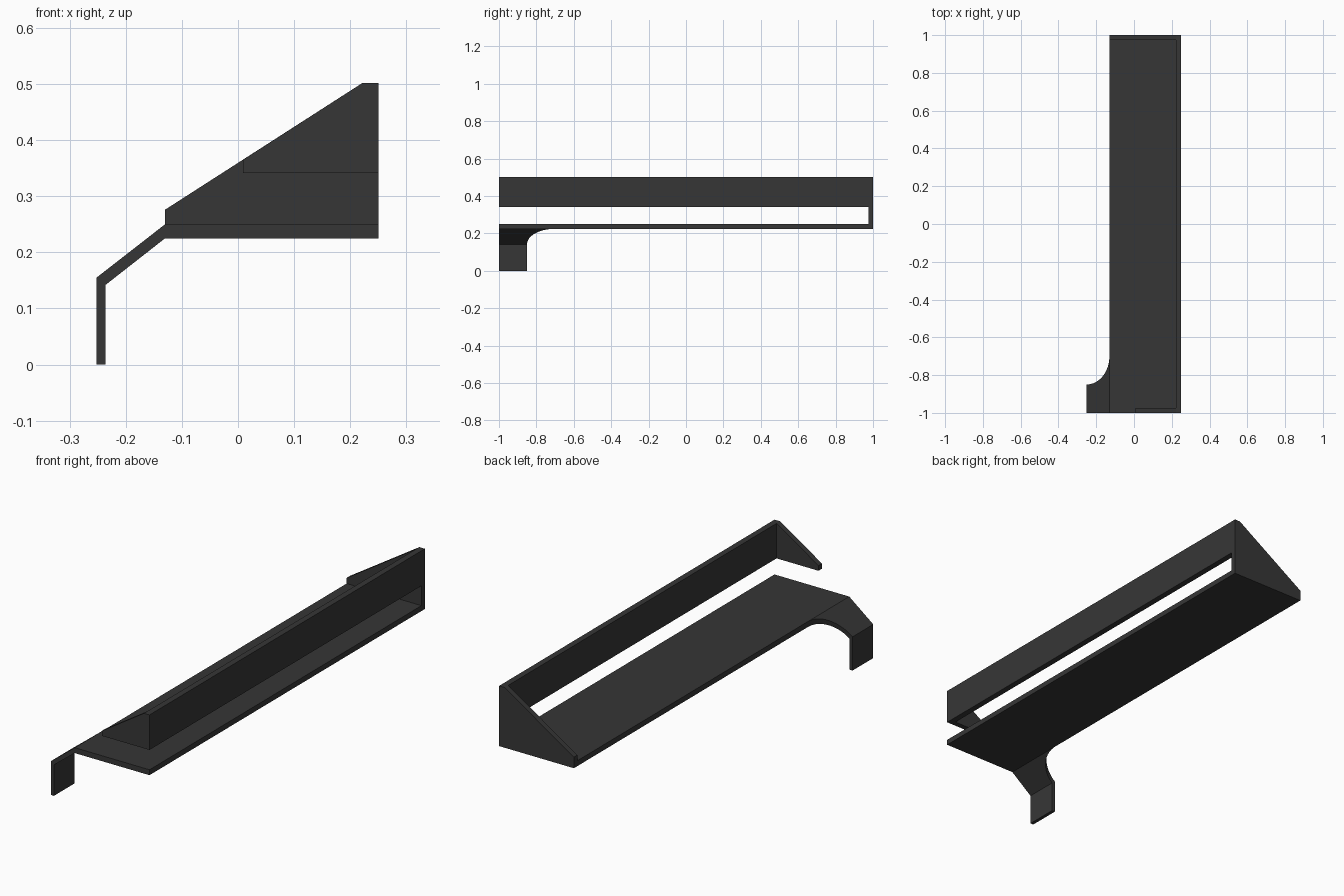
import bpy, bmesh, math

if "Cube" in bpy.data.objects:
    bpy.data.objects.remove(bpy.data.objects["Cube"])

charcoal = bpy.data.materials.new("charcoal")
charcoal.diffuse_color = (0.037, 0.037, 0.037, 1)
charcoal.use_nodes = True
charcoal.node_tree.nodes["Principled BSDF"].inputs["Base Color"].default_value = charcoal.diffuse_color


def finish(name, bm):
    bmesh.ops.recalc_face_normals(bm, faces=bm.faces)
    mesh = bpy.data.meshes.new(name)
    bm.to_mesh(mesh)
    bm.free()
    mesh.materials.append(charcoal)
    obj = bpy.data.objects.new(name, mesh)
    bpy.context.collection.objects.link(obj)
    return obj


def prism(name, profile, y0, y1):
    """Extrude an x/z profile along y."""
    bm = bmesh.new()
    face = bm.faces.new([bm.verts.new((x, y0, z)) for x, z in profile])
    ext = bmesh.ops.extrude_face_region(bm, geom=[face])
    verts = [g for g in ext["geom"] if isinstance(g, bmesh.types.BMVert)]
    bmesh.ops.translate(bm, verts=verts, vec=(0, y1 - y0, 0))
    return finish(name, bm)


LEFT, RIGHT, BACK_IN = -0.13, 0.25, 0.222
BOTTOM, FLOOR, SLOT_TOP, TOP = 0.225, 0.25, 0.341, 0.502
WALL = 0.025

# Shelf floor
prism("shelf_floor", [(LEFT, BOTTOM), (RIGHT, BOTTOM), (RIGHT, FLOOR), (LEFT, FLOOR)], -1, 1)

# Upright panel above the long slot
prism("upper_panel", [(BACK_IN, SLOT_TOP), (RIGHT, SLOT_TOP), (RIGHT, TOP), (BACK_IN, TOP)],
      -1 + WALL, 1 - WALL)

# Full end wall at the rear, with a sloping top edge
prism("rear_end_wall", [(LEFT, FLOOR), (RIGHT, FLOOR), (RIGHT, TOP), (BACK_IN, TOP),
                        (LEFT, 0.276)], 1 - WALL, 1)

# Short end wall at the front, raised above the floor
prism("front_end_wall", [(0.009, SLOT_TOP), (RIGHT, SLOT_TOP), (RIGHT, TOP), (BACK_IN, TOP),
                         (0.009, 0.365)], -1, -1 + WALL)

# Bent bracket: vertical tab, then a sloping arm flaring into the floor edge
rows = [((-0.252, 0.0), (-0.236, 0.0), -0.85)]
STEPS = 16
for i in range(STEPS + 1):
    a = math.pi / 2 * i / STEPS
    t = math.sin(a)
    outer = (-0.252 + t * (LEFT + 0.252), 0.155 + t * (FLOOR - 0.155))
    inner = (-0.236 + t * (LEFT + 0.236), 0.142 + t * (BOTTOM - 0.142))
    rows.append((outer, inner, -0.70 - 0.15 * math.cos(a)))

bm = bmesh.new()
rings = []
for (ox, oz), (ix, iz), y in rows:
    rings.append([bm.verts.new(p) for p in
                  ((ox, -1, oz), (ox, y, oz), (ix, y, iz), (ix, -1, iz))])
for r0, r1 in zip(rings, rings[1:]):
    for k in range(4):
        n = (k + 1) % 4
        bm.faces.new((r0[k], r0[n], r1[n], r1[k]))
bm.faces.new(rings[0])
bm.faces.new(rings[-1])
bracket = finish("mounting_bracket", bm)

# Soften only the curved fillet edge
bpy.context.view_layer.objects.active = bracket
bracket.select_set(True)
bpy.ops.object.shade_smooth_by_angle(angle=math.radians(25))
